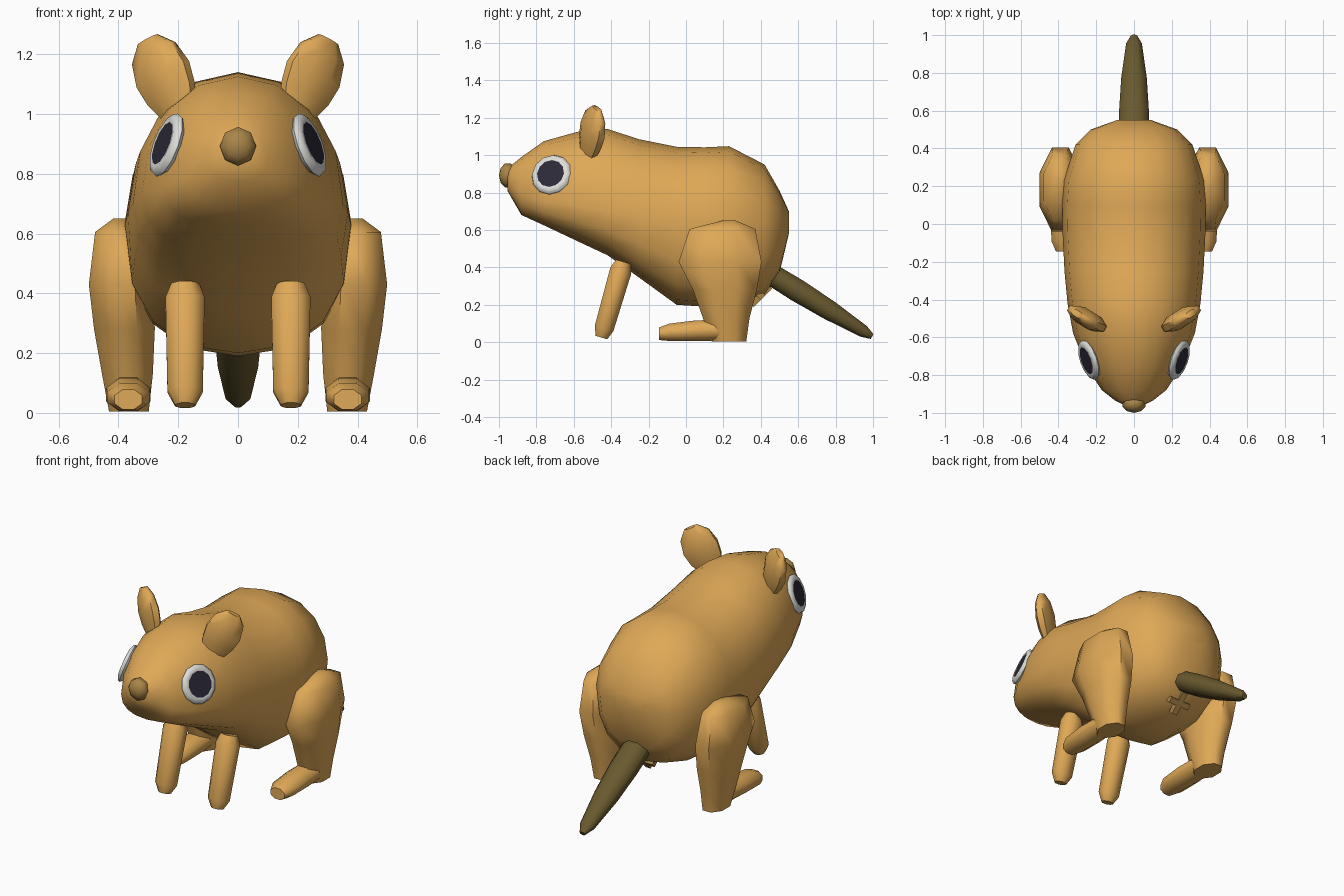
import bpy, bmesh, math
from mathutils import Vector, Matrix

if "Cube" in bpy.data.objects:
    bpy.data.objects.remove(bpy.data.objects["Cube"])


def mat(name, col):
    m = bpy.data.materials.new(name)
    m.diffuse_color = (*col, 1)
    m.use_nodes = True
    m.node_tree.nodes["Principled BSDF"].inputs["Base Color"].default_value = m.diffuse_color
    return m


FUR = mat("tan_fur", (0.74, 0.395, 0.095))
NOSE = mat("brown_skin", (0.40, 0.235, 0.065))
TAIL = mat("olive_tail", (0.14, 0.10, 0.027))
WHITE = mat("eye_white", (0.72, 0.72, 0.69))
DARK = mat("pupil_dark", (0.025, 0.023, 0.04))


def finish(bm, name, materials, angle=60):
    bmesh.ops.recalc_face_normals(bm, faces=bm.faces)
    me = bpy.data.meshes.new(name)
    bm.to_mesh(me)
    bm.free()
    for m in materials:
        me.materials.append(m)
    ob = bpy.data.objects.new(name, me)
    bpy.context.collection.objects.link(ob)
    bpy.ops.object.select_all(action='DESELECT')
    ob.select_set(True)
    bpy.context.view_layer.objects.active = ob
    bpy.ops.object.shade_smooth_by_angle(angle=math.radians(angle))
    return ob


def loft(name, rings, material, n=8, phase=0.5, power=(1, 1)):
    """Skin rings of (centre, u, v_up, v_down); power below 1 makes a half boxier."""
    bm = bmesh.new()
    loops = []
    for c, u, v, w in rings:
        loop = []
        for i in range(n):
            a = 2 * math.pi * (i + phase) / n
            co, si = math.cos(a), math.sin(a)
            e = power[0] if si > 0 else power[1]
            co = math.copysign(abs(co) ** e, co)
            si = math.copysign(abs(si) ** e, si)
            p = Vector(c) + Vector(u) * co + (Vector(v) if si > 0 else Vector(w)) * si
            loop.append(bm.verts.new(p))
        loops.append(loop)
    for a, b in zip(loops, loops[1:]):
        for i in range(n):
            j = (i + 1) % n
            bm.faces.new((a[i], a[j], b[j], b[i]))
    bm.faces.new(loops[0])
    bm.faces.new(loops[-1])
    return finish(bm, name, [material])


def tube(name, start, end, side, radii, material):
    """Tapered limb; radii holds (fraction, side radius, depth radius)."""
    start, end = Vector(start), Vector(end)
    d = (end - start).normalized()
    u = Vector(side)
    u = (u - d * u.dot(d)).normalized()
    v = d.cross(u)
    return loft(name, [(start.lerp(end, t), u * a, v * b, v * b) for t, a, b in radii],
                material)


# Body and head: y, top, widest height, bottom, half width
profile = [(-0.955, 0.92, 0.86, 0.81, 0.06), (-0.935, 0.945, 0.85, 0.775, 0.10),
           (-0.88, 0.99, 0.79, 0.68, 0.17), (-0.76, 1.075, 0.75, 0.625, 0.25),
           (-0.58, 1.125, 0.73, 0.54, 0.322), (-0.42, 1.14, 0.70, 0.465, 0.352),
           (-0.25, 1.085, 0.67, 0.345, 0.368), (-0.05, 1.045, 0.63, 0.2, 0.378),
           (0.10, 1.042, 0.63, 0.19, 0.38), (0.23, 1.048, 0.64, 0.2, 0.372),
           (0.42, 0.95, 0.63, 0.255, 0.31), (0.50, 0.81, 0.63, 0.37, 0.23),
           (0.55, 0.70, 0.66, 0.58, 0.09)]
loft("body", [((0, y, m), (r, 0, 0), (0, 0, t - m), (0, 0, m - b))
              for y, t, m, b, r in profile], FUR, n=16, phase=0, power=(0.95, 0.82))

# Nose
bm = bmesh.new()
bmesh.ops.create_uvsphere(bm, u_segments=8, v_segments=5, radius=1,
                          matrix=Matrix.Translation((0, -0.952, 0.892))
                          @ Matrix.Diagonal((0.064, 0.048, 0.068, 1))
                          @ Matrix.Rotation(math.radians(90), 4, 'X'))
finish(bm, "nose", [NOSE])

# Tail
tube("tail", (0, 0.42, 0.385), (0, 0.995, 0.03), (1, 0, 0),
     [(0, 0.085, 0.062), (0.3, 0.085, 0.066), (0.6, 0.073, 0.058),
      (0.92, 0.045, 0.036), (1, 0.018, 0.016)], TAIL)

# Small cross under the tail
bm = bmesh.new()
place = Matrix.Translation((0, 0.40, 0.25)) @ Matrix.Rotation(math.radians(-135), 4, 'X')
for turn in (0, 90):
    bmesh.ops.create_cube(bm, size=1, matrix=place @ Matrix.Rotation(math.radians(turn), 4, 'Z')
                          @ Matrix.Diagonal((0.14, 0.035, 0.035, 1)))
finish(bm, "cross_under_tail", [NOSE], 30)


def eye(name, s):
    """Turned rim with a flat pupil at its centre."""
    normal = Vector((0.888 * s, -0.31, 0.337))
    frame = Matrix.Translation((0.240 * s, -0.72, 0.897)) \
        @ normal.to_track_quat('Z', 'Y').to_matrix().to_4x4()
    bm = bmesh.new()
    n, loops = 12, []
    for r, h in [(0.09, -0.03), (0.112, -0.004), (0.106, 0.009), (0.088, 0.017), (0.076, 0.015)]:
        loops.append([bm.verts.new(frame @ Vector((r * math.cos(2 * math.pi * i / n),
                                                   r * math.sin(2 * math.pi * i / n), h)))
                      for i in range(n)])
    for a, b in zip(loops, loops[1:]):
        for i in range(n):
            j = (i + 1) % n
            bm.faces.new((a[i], a[j], b[j], b[i]))
    bm.faces.new(loops[0])
    bm.faces.new(loops[-1]).material_index = 1
    ob = finish(bm, name, [WHITE, DARK])
    ob.data.polygons[len(ob.data.polygons) - 1].use_smooth = False


for s, side in ((-1, "left"), (1, "right")):
    eye(side + "_eye", s)

    # Ear: flattened leaf leaning out and back
    tube(side + "_ear", (0.19 * s, -0.53, 0.99), (0.302 * s, -0.475, 1.25),
         (0.85 * s, 0.52, -0.4),
         [(0, 0.06, 0.03), (0.3, 0.098, 0.046), (0.55, 0.11, 0.05),
          (0.82, 0.092, 0.04), (1, 0.042, 0.018)], FUR)

    # Front leg
    tube(side + "_front_leg", (0.177 * s, -0.335, 0.43), (0.177 * s, -0.452, 0.025), (1, 0, 0),
         [(0, 0.05, 0.045), (0.12, 0.071, 0.063), (0.88, 0.064, 0.056), (1, 0.036, 0.035)], FUR)

    # Hind leg: z, x, y, half width, half depth
    thigh = [(0.65, 0.39, 0.23, 0.03, 0.04), (0.605, 0.395, 0.195, 0.09, 0.19),
             (0.43, 0.39, 0.182, 0.118, 0.24), (0.28, 0.38, 0.208, 0.11, 0.185),
             (0.13, 0.37, 0.215, 0.092, 0.135), (0.005, 0.365, 0.23, 0.072, 0.1)]
    loft(side + "_hind_leg", [((x * s, y, z), (a, 0, 0), (0, b, 0), (0, b, 0))
                              for z, x, y, a, b in thigh], FUR)

    # Foot: y, z, half width, half height
    foot = [(0.24, 0.066, 0.07, 0.06), (0.05, 0.061, 0.08, 0.06),
            (-0.09, 0.053, 0.076, 0.05), (-0.145, 0.045, 0.05, 0.036)]
    loft(side + "_foot", [((0.367 * s, y, z), (a, 0, 0), (0, 0, b), (0, 0, b))
                          for y, z, a, b in foot], FUR)
